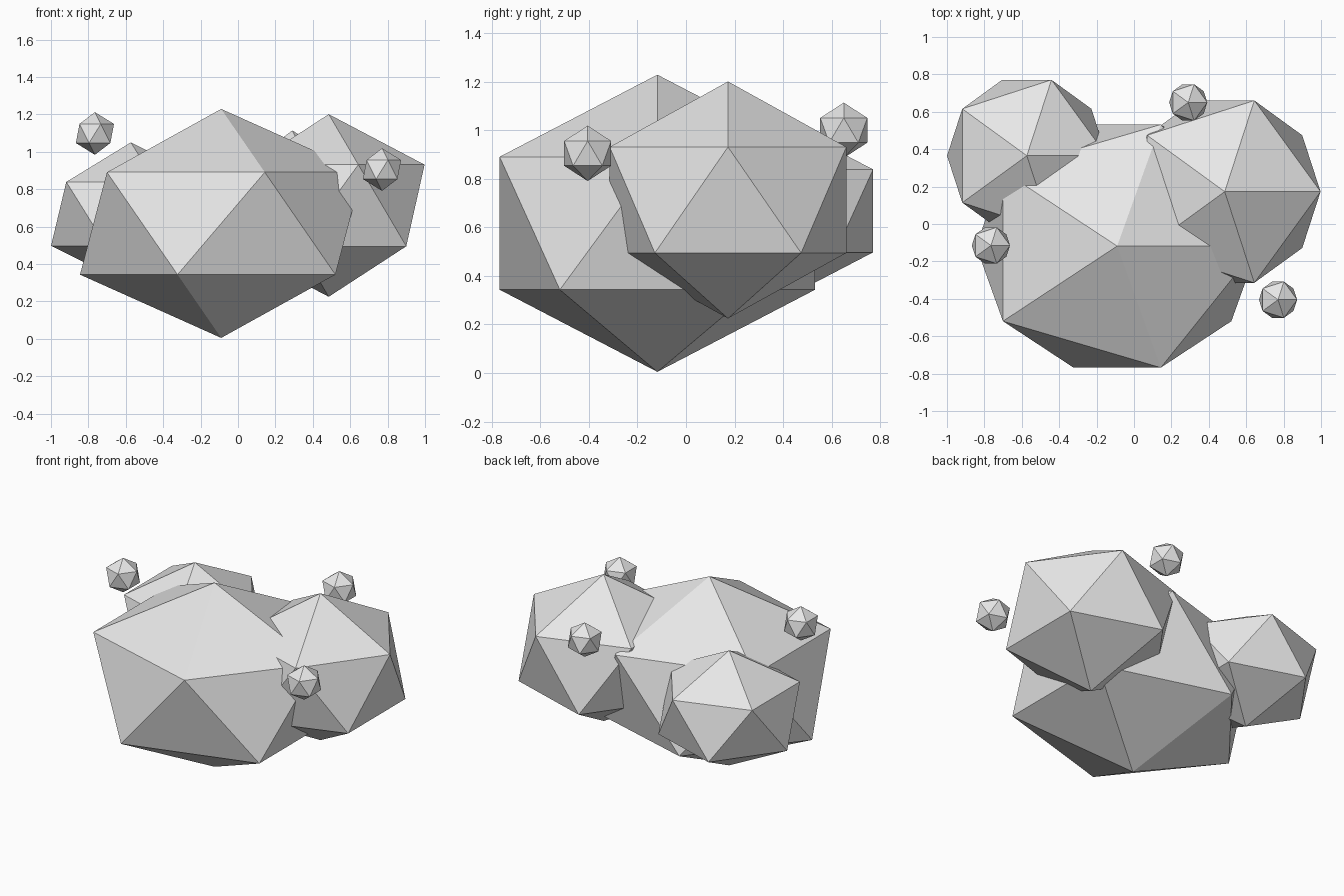
import bpy

if "Cube" in bpy.data.objects:
    bpy.data.objects.remove(bpy.data.objects["Cube"])

# One plain grey for the whole cloud
grey = bpy.data.materials.new("cloud_grey")
grey.diffuse_color = (0.8, 0.8, 0.8, 1)
grey.use_nodes = True
grey.node_tree.nodes["Principled BSDF"].inputs["Base Color"].default_value = grey.diffuse_color


def puff(name, centre, radii):
    """Flat-shaded, 20-sided ball stretched to the given radii."""
    bpy.ops.mesh.primitive_ico_sphere_add(subdivisions=1, radius=1, location=centre)
    ob = bpy.context.object
    ob.name = name
    ob.scale = radii
    bpy.ops.object.transform_apply(location=False, rotation=False, scale=True)
    ob.data.materials.append(grey)
    return ob


# Three large overlapping puffs
puff("main_puff", (-0.09, -0.118, 0.617), (0.844, 0.764, 0.612))
puff("right_puff", (0.485, 0.173, 0.713), (0.573, 0.573, 0.488))
puff("left_puff", (-0.573, 0.365, 0.668), (0.477, 0.477, 0.382))

# Small floating droplets
droplets = [(-0.765, -0.115, 1.098), (0.77, -0.405, 0.905), (0.29, 0.65, 1.0)]
for i, c in enumerate(droplets, 1):
    puff(f"droplet_{i}", c, (0.114, 0.114, 0.114))
